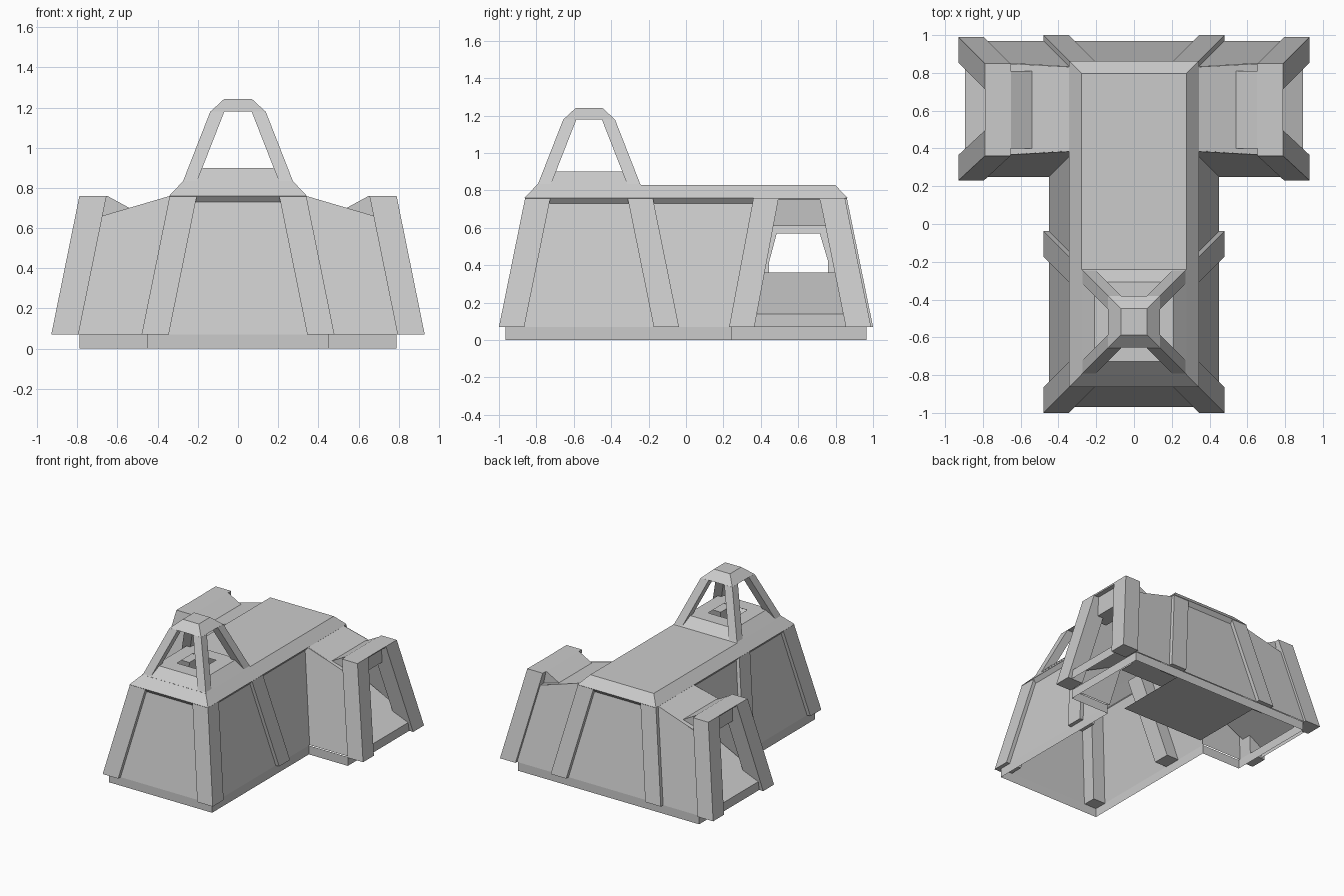
import bpy, bmesh

if "Cube" in bpy.data.objects:
    bpy.data.objects.remove(bpy.data.objects["Cube"])

T = 0.2  # inward lean of every wall per unit of height
def lean(z):
    return T * (z - 0.07)

def make(name, verts, faces):
    me = bpy.data.meshes.new(name)
    bm = bmesh.new()
    vs = [bm.verts.new(v) for v in verts]
    for f in faces:
        bm.faces.new([vs[i] for i in f])
    bmesh.ops.recalc_face_normals(bm, faces=bm.faces)
    bm.to_mesh(me)
    bm.free()
    ob = bpy.data.objects.new(name, me)
    bpy.context.collection.objects.link(ob)
    return ob

def loft(name, rings, bottom=True, top=True):
    """Stack of rectangles (x0, x1, y0, y1, z)."""
    v, f = [], []
    for x0, x1, y0, y1, z in rings:
        v += [(x0, y0, z), (x1, y0, z), (x1, y1, z), (x0, y1, z)]
    for r in range(len(rings) - 1):
        a = 4 * r
        f += [(a + i, a + (i + 1) % 4, a + 4 + (i + 1) % 4, a + 4 + i) for i in range(4)]
    if bottom:
        f.append((3, 2, 1, 0))
    if top:
        n = len(v) - 4
        f.append((n, n + 1, n + 2, n + 3))
    return make(name, v, f)

def prism(name, profile, y0, y1):
    """Extrude a closed (x, z) profile along y."""
    n = len(profile)
    v = [(x, y0, z) for x, z in profile] + [(x, y1, z) for x, z in profile]
    f = [tuple(range(n)), tuple(range(2 * n - 1, n - 1, -1))]
    f += [(i, (i + 1) % n, n + (i + 1) % n, n + i) for i in range(n)]
    return make(name, v, f)

def mirrored(ob):
    ob.modifiers.new("mirror", 'MIRROR').use_mirror_merge = False
    return ob

def sheet(name, pts):
    return make(name, pts, [tuple(range(len(pts)))])

def pillar(name, x, y, dx, dy, w=0.135, z0=0.07, z1=0.76):
    """Leaning square post; x, y is the centre of its foot."""
    h = w / 2
    return mirrored(loft(name, [(x - h, x + h, y - h, y + h, z0),
                                (x + dx - h, x + dx + h, y + dy - h, y + dy + h, z1)]))

# Base skirt, T shaped and open below
half = [(0.45, -0.965), (0.45, 0.24), (0.79, 0.24), (0.79, 0.965)]
plan = half + [(-x, y) for x, y in reversed(half)]
n = len(plan)
make("base_skirt", [(x, y, z) for z in (0, 0.07) for x, y in plan],
     [(i, (i + 1) % n, n + (i + 1) % n, n + i) for i in range(n)])

# Hall walls, stopping just below the roof edge
z = 0.73
k = lean(z)
sheet("front_wall", [(-0.45, -0.97, 0.07), (0.45, -0.97, 0.07),
                     (0.45 - k, -0.97 + k, z), (-0.45 + k, -0.97 + k, z)])
mirrored(sheet("side_wall", [(0.45, -0.97, 0.07), (0.45, 0.25, 0.07),
                             (0.45 - k, 0.25 + k, z), (0.45 - k, -0.97 + k, z)]))
back = [(0.80, 0.07), (0.68, 0.66), (0.34, 0.76), (0.21, 0.76), (0.21, 0.73)]
back += [(-x, h) for x, h in reversed(back)]
sheet("back_wall", [(x, 0.97 - lean(h), h) for x, h in back])

# Inner doorway between hall and wing
door = [(0.31, 0.345), (0.445, 0.345), (0.445, 0.42), (0.485, 0.57), (0.715, 0.57),
        (0.76, 0.42), (0.76, 0.345), (0.91, 0.345), (0.84, 0.72), (0.38, 0.72)]
mirrored(sheet("inner_doorway", [(0.45 - lean(h), y, h) for y, h in door]))

# Wing walls and sloping wing roofs
wing = [(0.44, 0.07), (0.80, 0.07), (0.68, 0.66), (0.34, 0.76), (0.31, 0.76)]
mirrored(sheet("wing_front_wall", [(x, 0.25 + lean(h), h) for x, h in wing]))
mirrored(sheet("wing_roof", [(0.31, 0.385, 0.767), (0.68, 0.365, 0.66),
                             (0.68, 0.85, 0.66), (0.31, 0.83, 0.767)]))

# Leaning posts
pillar("front_corner_post", 0.4125, -0.9325, -0.14, 0.14)
pillar("middle_side_post", 0.4125, -0.105, -0.14, -0.14)
pillar("back_corner_post", 0.4125, 0.9325, -0.14, -0.14)
pillar("wing_front_post", 0.862, 0.298, -0.14, 0.13)
pillar("wing_back_post", 0.862, 0.922, -0.14, -0.14)

# Porch hood
mirrored(prism("porch_hood", [(0.54, 0.70), (0.65, 0.76), (0.75, 0.76),
                              (0.735, 0.61), (0.60, 0.61)], 0.40, 0.81))
mirrored(loft("hood_top", [(0.68, 0.785, 0.37, 0.845, 0.75), (0.66, 0.788, 0.365, 0.848, 0.76)]))

# Thin ramps rising from each porch, and the central floor below
path = [(0.895, 0.07), (0.895, 0.14), (0.45, 0.36)]
path += [(-x, h) for x, h in reversed(path)]
make("ramps", [p for x, h in path for p in ((x, 0.31, h), (x, 0.90, h))],
     [(2 * i, 2 * i + 1, 2 * i + 3, 2 * i + 2) for i in range(5)])
sheet("hall_floor", [(-0.36, 0.32, 0.04), (0.36, 0.32, 0.04), (0.36, 0.94, 0.04), (-0.36, 0.94, 0.04)])

# Roof: undercut soffit, bevelled edge, open beneath the turret
loft("roof_edge", [(-0.318, 0.318, -0.838, 0.838, 0.73), (-0.343, 0.343, -0.863, 0.863, 0.76),
                   (-0.277, 0.277, -0.797, 0.797, 0.83)], bottom=False, top=False)
sheet("roof_top", [(-0.277, -0.24, 0.83), (0.277, -0.24, 0.83),
                   (0.277, 0.797, 0.83), (-0.277, 0.797, 0.83)])

# Turret: bevelled plinth with a square hatch, four legs and a cap
cy = -0.518
def sq(h, z):
    return (-h, h, cy - h, cy + h, z)
loft("turret_plinth", [sq(0.278, 0.83), sq(0.21, 0.90), sq(0.10, 0.90)], False, False)
for s, name in ((-1, "front_turret_leg"), (1, "back_turret_leg")):
    pillar(name, 0.24, cy + s * 0.24, -0.137, -s * 0.137, 0.07, 0.83, 1.18)
loft("turret_cap", [sq(0.137, 1.18), sq(0.07, 1.242)])
